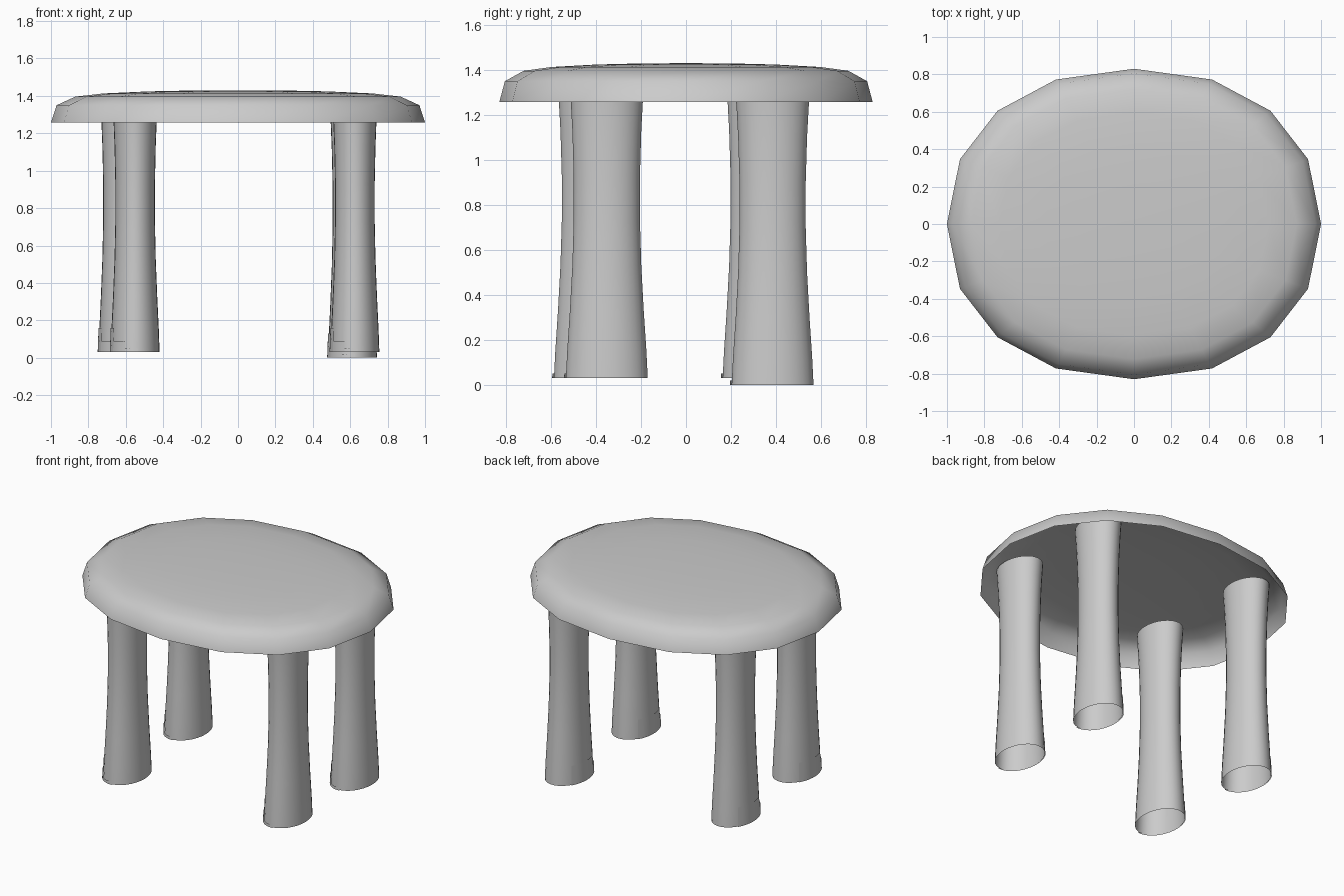
import bpy, bmesh, math

if "Cube" in bpy.data.objects:
    bpy.data.objects.remove(bpy.data.objects["Cube"])


def make_object(name, bm):
    mesh = bpy.data.meshes.new(name)
    bm.to_mesh(mesh)
    bm.free()
    for p in mesh.polygons:
        p.use_smooth = True
    obj = bpy.data.objects.new(name, mesh)
    bpy.context.collection.objects.link(obj)
    return obj


def bridge(bm, lower, upper, closed=True):
    n = len(lower)
    for i in range(n if closed else n - 1):
        j = (i + 1) % n
        bm.faces.new((lower[i], lower[j], upper[j], upper[i]))


# Seat: open domed shell, 16-sided rounded oval
def spow(v, p):
    return math.copysign(abs(v) ** p, v)


SIDES = 16
SEAT_PROFILE = [(1.0, 1.257), (0.97, 1.35), (0.87, 1.396),
                (0.72, 1.413), (0.48, 1.424), (0.24, 1.429)]
bm = bmesh.new()
rings = []
for r, z in SEAT_PROFILE:
    ring = []
    for i in range(SIDES):
        a = 2 * math.pi * i / SIDES
        c, s = round(math.cos(a), 6), round(math.sin(a), 6)
        ring.append(bm.verts.new((r * spow(c, 0.91), 0.83 * r * spow(s, 0.91), z)))
    rings.append(ring)
for lo, hi in zip(rings, rings[1:]):
    bridge(bm, lo, hi)
tip = bm.verts.new((0, 0, 1.43))
for i in range(SIDES):
    bm.faces.new((rings[-1][i], rings[-1][(i + 1) % SIDES], tip))
make_object("seat", bm)

# Legs: open oval tubes, waisted and flared at the foot (height, half-depth in y)
LEG_PROFILE = [(0.0, 0.183), (0.12, 0.177), (0.3, 0.165), (0.5, 0.154),
               (0.7, 0.148), (0.9, 0.148), (1.1, 0.154), (1.23, 0.161), (1.35, 0.17)]
RATIO = 0.715


def radius_at(z):
    for (z0, r0), (z1, r1) in zip(LEG_PROFILE, LEG_PROFILE[1:]):
        if z <= z1:
            return r0 + (r1 - r0) * (z - z0) / (z1 - z0)
    return LEG_PROFILE[-1][1]


def oval_point(bm, deg, r, z):
    a = math.radians(deg)
    return bm.verts.new((RATIO * r * math.cos(a), r * math.sin(a), z))


def leg(name, x, y, z):
    bm = bmesh.new()
    rings = [[oval_point(bm, d, r, h) for d in range(0, 360, 12)] for h, r in LEG_PROFILE]
    for lo, hi in zip(rings, rings[1:]):
        bridge(bm, lo, hi)
    make_object(name, bm).location = (x, y, z)


# Thin stepped patch wrapped round the outside of each foot
def foot_patch(name, x, y, z):
    bm = bmesh.new()
    for start, end, top in ((140, 210, 0.13), (210, 246, 0.06), (246, 276, 0.02)):
        steps = 6
        angles = [start + (end - start) * i / steps for i in range(steps + 1)]
        lo, hi = ([oval_point(bm, d, radius_at(h) + 0.007, h) for d in angles]
                  for h in (0.0, top))
        bridge(bm, lo, hi, closed=False)
    make_object(name, bm).location = (x, y, z)


LEGS = {"front_left": (-0.55, -0.405, 0.03), "back_left": (-0.615, 0.345, 0.03),
        "front_right": (0.625, -0.352, 0.03), "back_right": (0.612, 0.385, 0.0)}
for key, pos in LEGS.items():
    leg(key + "_leg", *pos)
    foot_patch(key + "_foot_patch", *pos)
